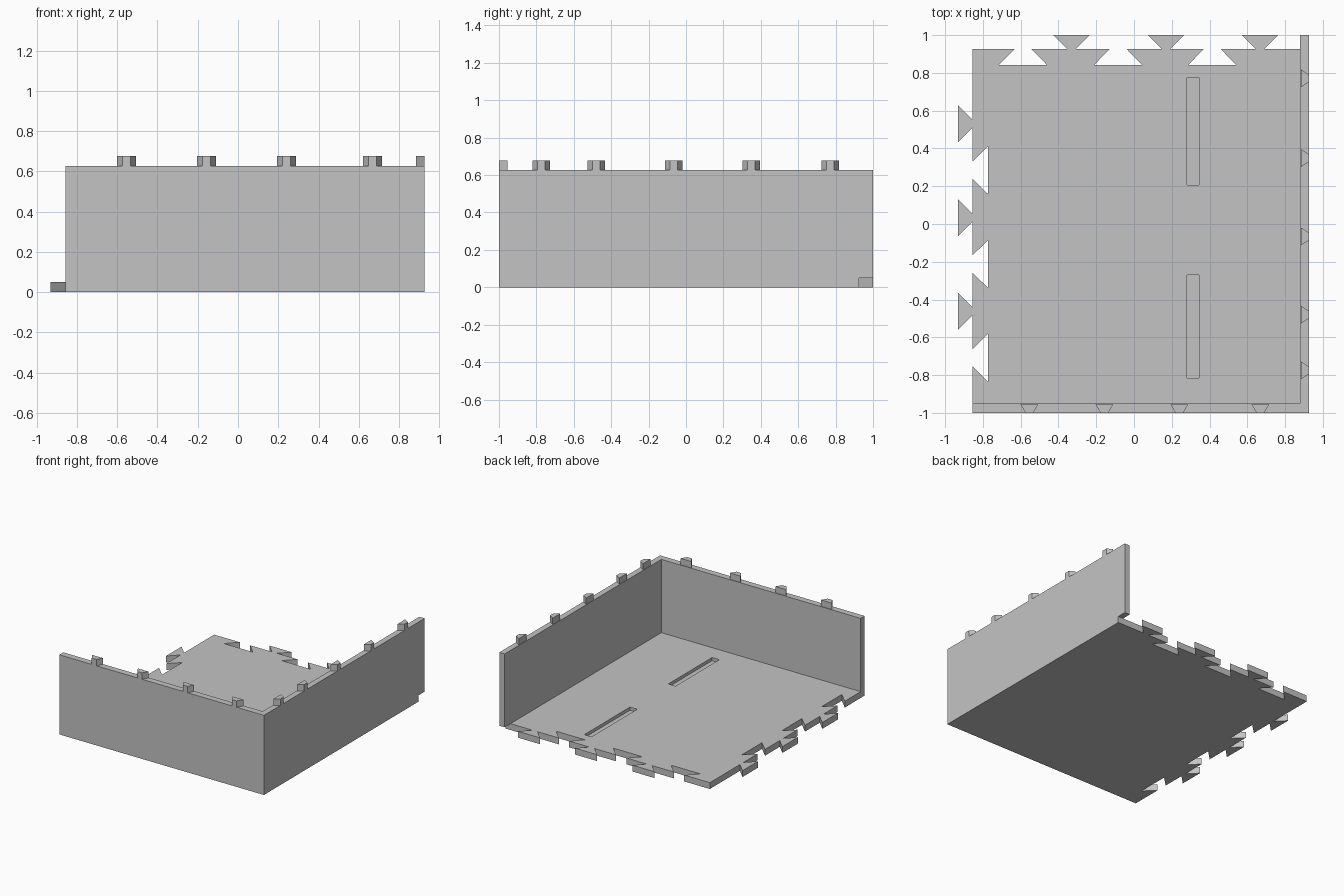
import bpy
import bmesh

cube = bpy.data.objects.get("Cube")
if cube:
    bpy.data.objects.remove(cube, do_unlink=True)

# Single plain grey material
GREY = (0.55, 0.55, 0.55, 1)
grey = bpy.data.materials.new("plain grey")
grey.use_nodes = True
grey.diffuse_color = GREY
grey.node_tree.nodes["Principled BSDF"].inputs["Base Color"].default_value = GREY

# Main dimensions
LEFT, RIGHT, RIGHT_IN = -0.856, 0.926, 0.88
FRONT, FRONT_IN, BACK, WALL_BACK = -1.0, -0.95, 0.926, 1.0
FLOOR, TOP, PEG_TOP = 0.05, 0.627, 0.677
PEG_WIDE, PEG_NARROW = 0.047, 0.02


def prism(name, outline, low, high, place=lambda a, b, h: (a, b, h)):
    """Extrude a flat outline between two levels."""
    bm = bmesh.new()
    face = bm.faces.new([bm.verts.new(place(a, b, low)) for a, b in outline])
    moved = bmesh.ops.extrude_face_region(bm, geom=[face])["geom"]
    for v in moved:
        if isinstance(v, bmesh.types.BMVert):
            start = place(0, 0, low)
            end = place(0, 0, high)
            v.co += type(v.co)([e - s for s, e in zip(start, end)])
    bmesh.ops.recalc_face_normals(bm, faces=bm.faces)
    mesh = bpy.data.meshes.new(name)
    bm.to_mesh(mesh)
    bm.free()
    mesh.materials.append(grey)
    obj = bpy.data.objects.new(name, mesh)
    bpy.context.scene.collection.objects.link(obj)
    return obj


def rect(x0, x1, y0, y1):
    return [(x0, y0), (x1, y0), (x1, y1), (x0, y1)]


def dovetails(tabs, sockets):
    """Points (along, outward) of a dovetailed edge, in rising order."""
    shapes = [(c, 0.022, 0.097, 0.075) for c in tabs]
    shapes += [(c, 0.045, 0.126, -0.083) for c in sockets]
    points = []
    for c, neck, head, out in sorted(shapes):
        points += [(c - neck, 0), (c - head, out), (c + head, out), (c + neck, 0)]
    return points


# Floor with dovetails along the left and back edges
left_edge = dovetails((-0.463, 0.034, 0.53), (-0.708, -0.212, 0.285))
back_edge = dovetails((-0.33, 0.17, 0.667), (-0.588, -0.084, 0.414))
outline = [(LEFT, FRONT_IN)]
outline += [(LEFT - out, y) for y, out in left_edge]
outline += [(LEFT, BACK)]
outline += [(x, BACK + out) for x, out in back_edge]
outline += [(RIGHT_IN, BACK), (RIGHT_IN, FRONT_IN)]
floor = prism("floor", outline, 0, FLOOR)

# Two blind grooves cut into the floor
for y0, y1 in ((-0.815, -0.27), (0.207, 0.775)):
    cutter = prism("groove_cutter", rect(0.28, 0.343, y0, y1), FLOOR / 2, FLOOR * 2)
    cutter.hide_render = True
    cut = floor.modifiers.new("groove", "BOOLEAN")
    cut.operation = "DIFFERENCE"
    cut.solver = "EXACT"
    cut.object = cutter
    bpy.context.view_layer.objects.active = floor
    bpy.ops.object.modifier_apply(modifier=cut.name)
    bpy.data.objects.remove(cutter, do_unlink=True)

# Front wall, and right wall notched at its lower back corner
prism("front_wall", rect(LEFT, RIGHT, FRONT, FRONT_IN), 0, TOP)
side = [(FRONT_IN, 0), (BACK, 0), (BACK, FLOOR), (WALL_BACK, FLOOR),
        (WALL_BACK, TOP), (FRONT_IN, TOP)]
prism("right_wall", side, RIGHT_IN, RIGHT, lambda a, b, h: (h, a, b))

# Tapered pegs on the wall tops, wide on the inside
taper = ((-PEG_WIDE, 0), (PEG_WIDE, 0), (PEG_NARROW, 1), (-PEG_NARROW, 1))
for x in (-0.554, -0.157, 0.24, 0.669):
    points = [(x + a, -0.955 + t * (FRONT + 0.955)) for a, t in taper]
    prism("front_peg", points, TOP, PEG_TOP)
for y in (-0.775, -0.48, -0.066, 0.349, 0.771):
    points = [(0.884 + t * (RIGHT - 0.884), y + a) for a, t in taper]
    prism("right_peg", points, TOP, PEG_TOP)
